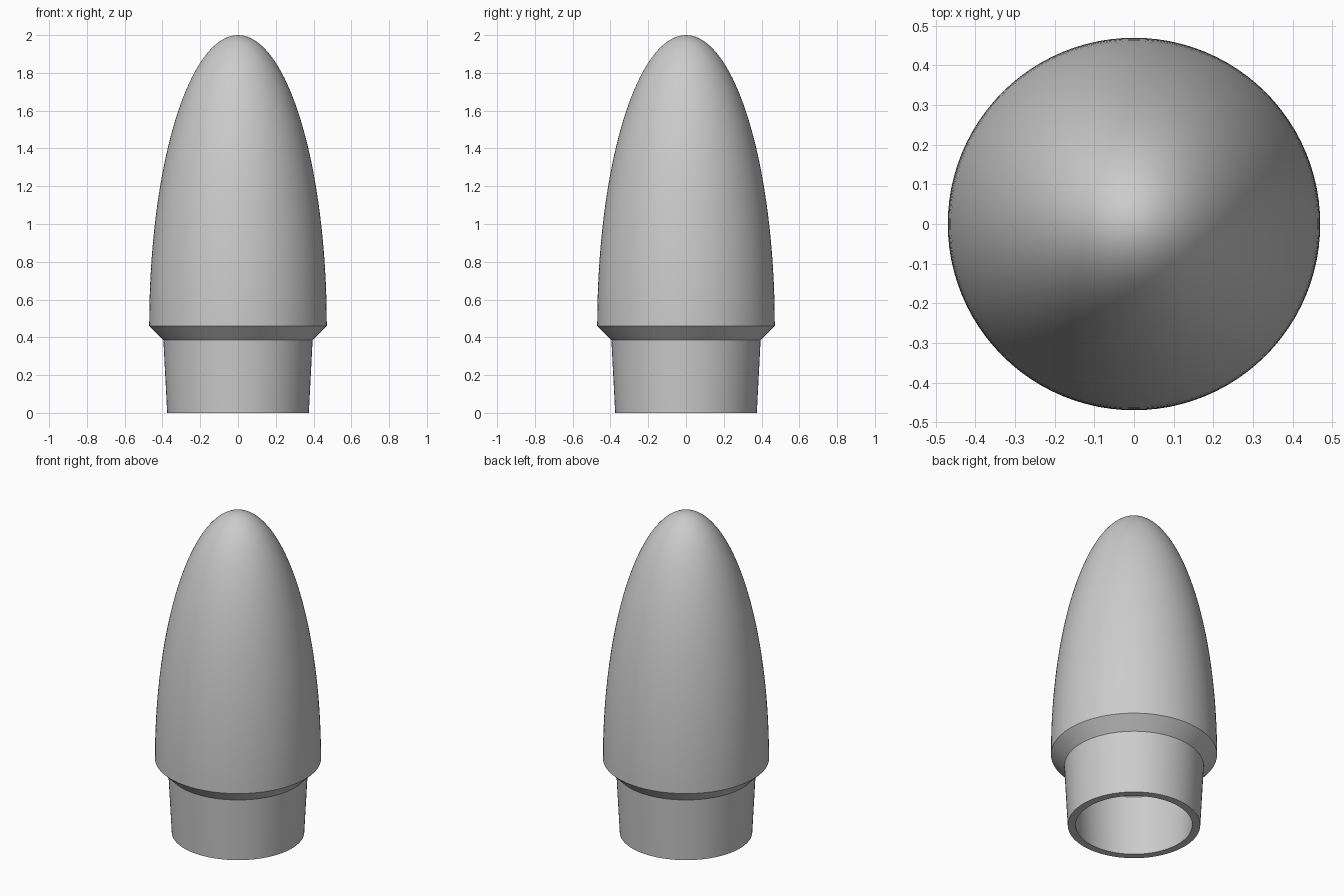
import bpy, bmesh, math
from mathutils import Vector

cube = bpy.data.objects.get("Cube")
if cube:
    bpy.data.objects.remove(cube, do_unlink=True)

SEGMENTS = 96
RINGS = 40
SHOULDER = 0.46   # height where the dome begins
WALL = 0.045


def dome_profile(radius, height):
    """Quarter ellipse from the shoulder up to the axis, as (r, z) pairs."""
    steps = [math.pi / 2 * i / RINGS for i in range(RINGS + 1)]
    return [(radius * math.cos(a), SHOULDER + height * math.sin(a)) for a in steps]


def lathe(name, profile, material):
    """Revolve an (r, z) profile about the z axis."""
    bm = bmesh.new()
    verts = [bm.verts.new(Vector((r, 0, z))) for r, z in profile]
    edges = [bm.edges.new(pair) for pair in zip(verts, verts[1:])]
    bmesh.ops.spin(bm, geom=verts + edges, cent=(0, 0, 0), axis=(0, 0, 1),
                   angle=math.tau, steps=SEGMENTS)
    bmesh.ops.remove_doubles(bm, verts=bm.verts[:], dist=0.0001)
    bmesh.ops.recalc_face_normals(bm, faces=bm.faces[:])
    mesh = bpy.data.meshes.new(name)
    bm.to_mesh(mesh)
    bm.free()
    mesh.materials.append(material)
    obj = bpy.data.objects.new(name, mesh)
    bpy.context.collection.objects.link(obj)
    bpy.context.view_layer.objects.active = obj
    obj.select_set(True)
    bpy.ops.object.shade_smooth_by_angle(angle=math.radians(30))
    obj.select_set(False)
    return obj


# Plain grey plastic
grey = bpy.data.materials.new("plain grey")
grey.use_nodes = True
grey.diffuse_color = (0.6, 0.6, 0.6, 1)
grey.node_tree.nodes["Principled BSDF"].inputs["Base Color"].default_value = grey.diffuse_color

# Outer skin: tapered socket, flared shoulder, elliptical dome
outer = [(0.375, 0), (0.395, 0.385)] + dome_profile(0.47, 2 - SHOULDER)

# Inner skin: the same shape set in by the wall thickness
inner = [(0.375 - WALL, 0), (0.395 - WALL, 0.385)] + dome_profile(0.47 - WALL, 2 - SHOULDER - WALL)

# Hollow shell, joined by the flat rim at the bottom
lathe("nose_cone", inner[::-1] + outer, grey)
